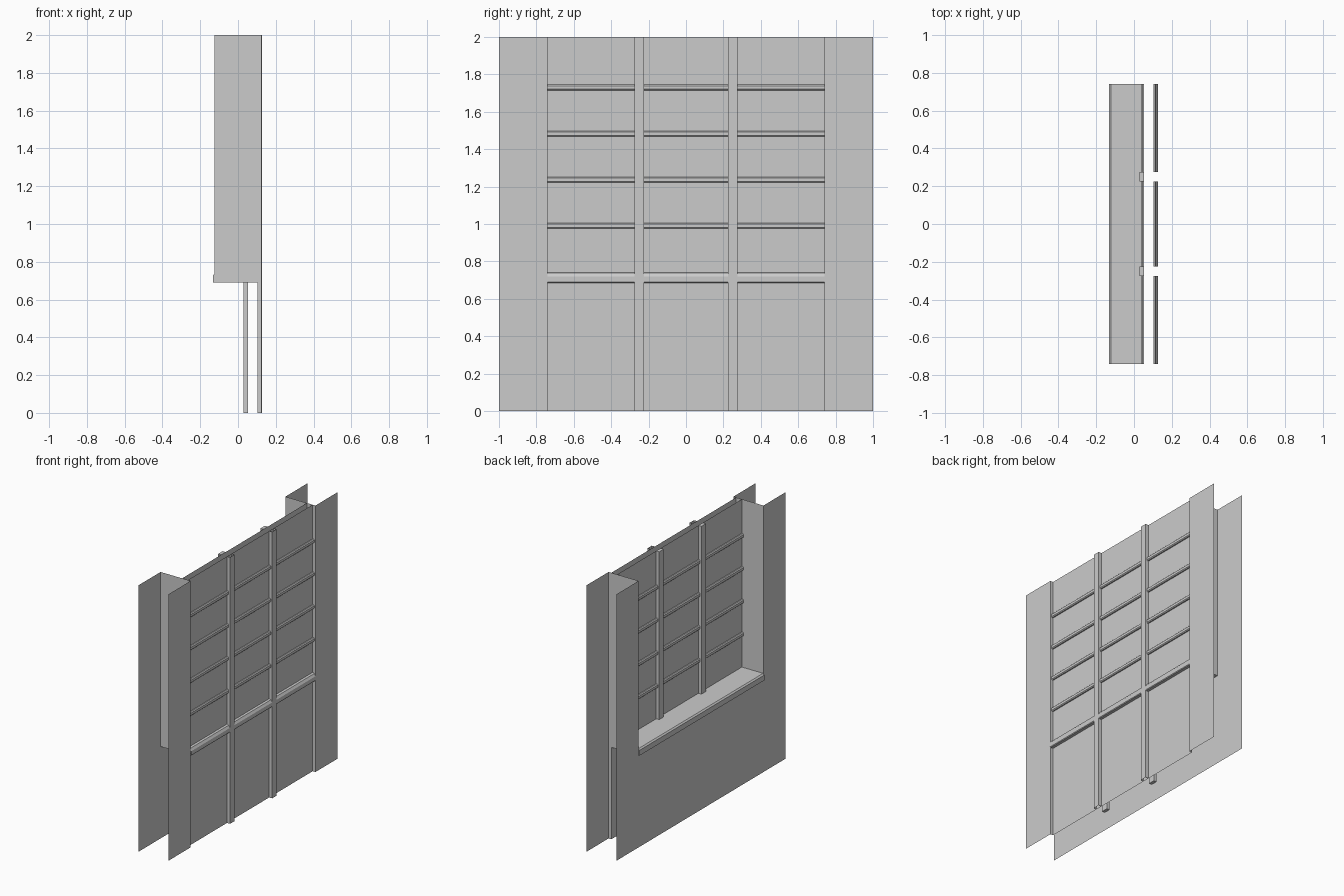
import bpy
from mathutils import Vector

if "Cube" in bpy.data.objects:
    bpy.data.objects.remove(bpy.data.objects["Cube"])

FRONT, BACK = 0.125, -0.125      # wall faces
OUT, INN = 0.102, 0.054          # outer and inner pane faces
SIDE, SILL, TOP = 0.74, 0.69, 2.0


def build(name, verts, faces):
    mesh = bpy.data.meshes.new(name)
    mesh.from_pydata(verts, [], faces)
    mesh.update()
    ob = bpy.data.objects.new(name, mesh)
    bpy.context.collection.objects.link(ob)
    return ob


def sweep(name, profile, start, end, axis, closed=False):
    """Sweep an x/z profile along y, or an x/y profile along z."""
    def put(p, t):
        return (p[0], t, p[1]) if axis == 'y' else (p[0], p[1], t)
    n = len(profile)
    verts = [put(p, start) for p in profile] + [put(p, end) for p in profile]
    faces = [(i, (i + 1) % n, (i + 1) % n + n, i + n)
             for i in range(n if closed else n - 1)]
    if closed:
        faces += [tuple(range(n))[::-1], tuple(range(n, 2 * n))]
    return build(name, verts, faces)


def sheet(name, x, y0, y1, z0, z1):
    return sweep(name, [(x, z0), (x, z1)], y0, y1, 'y')


def rail(base, tip, z, h, c):
    """Chamfered rail profile standing out from a pane."""
    s = c if tip > base else -c
    return [(base, z - h), (tip - s, z - h), (tip, z - h + c),
            (tip, z + h - c), (tip - s, z + h), (base, z + h)]


# Back wall below the opening
sheet("back_wall_lower", BACK, -1, 1, 0, SILL)

for s, side in ((-1, "left"), (1, "right")):
    # Wall strips either side of the opening
    sheet("front_wall_" + side, FRONT, s * SIDE, s, 0, TOP)
    sheet("back_wall_" + side, BACK, s * SIDE, s, SILL, TOP)
    # Window reveal: full depth above the sill, shallow below it
    build("reveal_" + side,
          [(x, s * SIDE, z) for x, z in ((BACK, SILL), (OUT, SILL), (OUT, 0),
                                         (FRONT, 0), (FRONT, TOP), (BACK, TOP))],
          [(0, 1, 4, 5), (1, 2, 3, 4)])

# Panes
sheet("outer_pane", OUT, -SIDE, SIDE, 0, TOP)
sheet("inner_pane", INN, -SIDE, SIDE, SILL, TOP)

# Inner sill board with a softened room-side edge
sweep("window_sill",
      [(INN, SILL), (-0.132, SILL), (-0.132, 0.73), (-0.122, 0.74), (INN, 0.74)],
      -SIDE, SIDE, 'y', closed=True)

# Vertical mullions on both sides of the glass
for y in (-0.25, 0.25):
    for base, tip, label in ((OUT, 0.127, "outer"), (INN, 0.029, "inner")):
        sweep(label + "_mullion",
              [(base, y - 0.026), (tip, y - 0.026), (tip, y + 0.026), (base, y + 0.026)],
              0, TOP, 'z', closed=(label == "inner"))

# Horizontal glazing bars and outer sill rail between the mullions
for y0, y1 in ((-SIDE, -0.276), (-0.224, 0.224), (0.276, SIDE)):
    for z in (0.99, 1.237, 1.483, 1.73):
        sweep("outer_bar", rail(OUT, 0.116, z, 0.015, 0.006), y0, y1, 'y')
        sweep("inner_bar", rail(INN, 0.039, z, 0.015, 0.006), y0, y1, 'y')
    sweep("outer_sill_rail",
          [(OUT, 0.685), (0.123, 0.685), (0.127, 0.69), (0.127, 0.72),
           (0.116, 0.737), (OUT, 0.742)], y0, y1, 'y')
